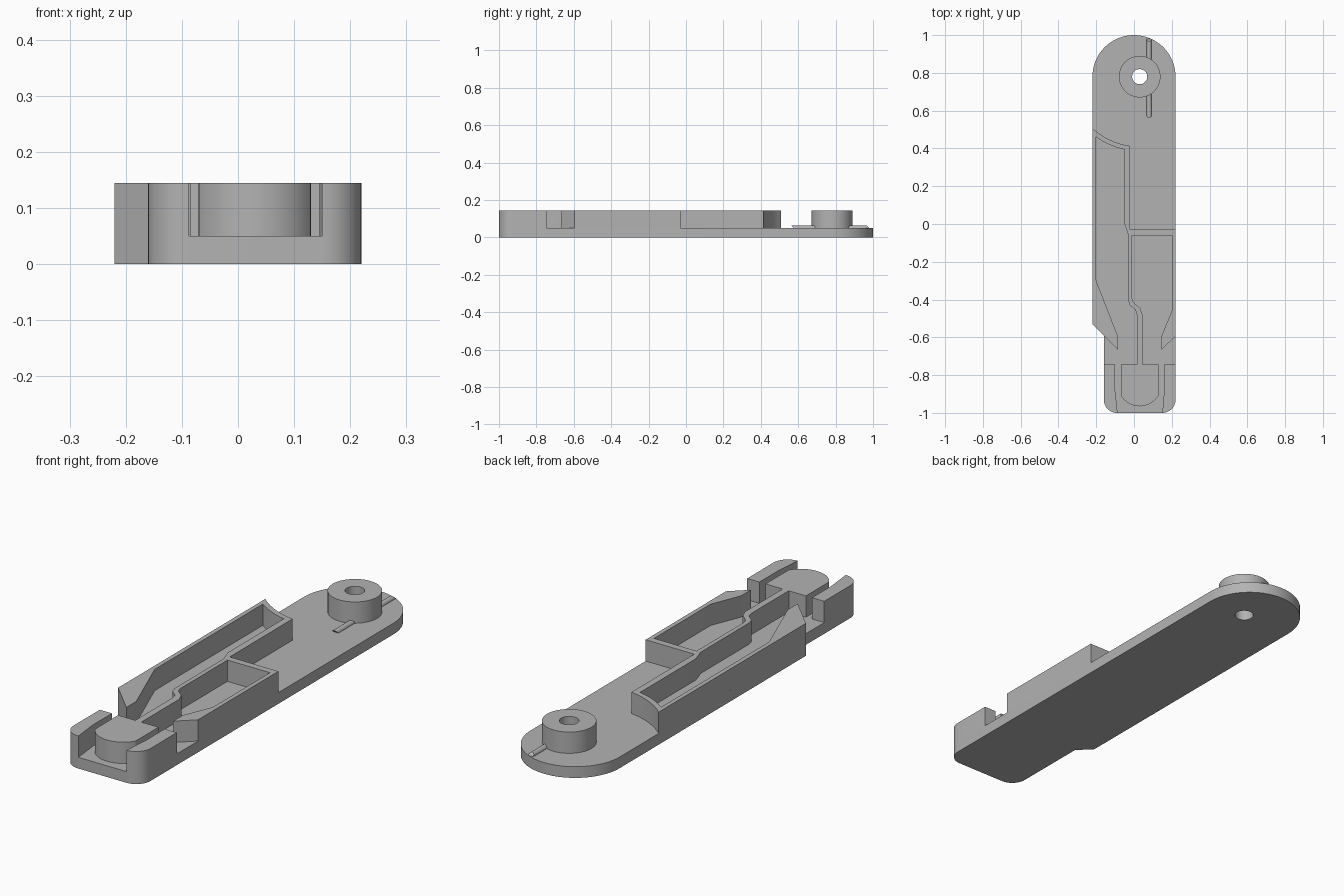
import bpy, bmesh
from math import sin, cos, radians

if "Cube" in bpy.data.objects:
    bpy.data.objects.remove(bpy.data.objects["Cube"])

FLOOR, TOP = 0.05, 0.145
BOSS = (0.03, 0.78)

grey = bpy.data.materials.new("plain grey")
grey.use_nodes = True
COLOUR = (0.45, 0.45, 0.45, 1)
grey.diffuse_color = COLOUR
grey.node_tree.nodes["Principled BSDF"].inputs["Base Color"].default_value = COLOUR


def arc(centre, r, a0, a1, n=16):
    """Points on a circular arc, angles in degrees."""
    angles = [radians(a0 + (a1 - a0) * i / n) for i in range(n + 1)]
    return [(centre[0] + r * cos(a), centre[1] + r * sin(a)) for a in angles]


def circle(centre, r, n=48):
    return arc(centre, r, 0, 360, n)[:-1]


def finish(name, bm):
    bmesh.ops.recalc_face_normals(bm, faces=bm.faces)
    mesh = bpy.data.meshes.new(name)
    bm.to_mesh(mesh)
    bm.free()
    mesh.materials.append(grey)
    obj = bpy.data.objects.new(name, mesh)
    bpy.context.collection.objects.link(obj)
    bpy.ops.object.select_all(action="DESELECT")
    obj.select_set(True)
    bpy.context.view_layer.objects.active = obj
    bpy.ops.object.shade_smooth_by_angle(angle=radians(25))
    return obj


def prism(name, loops, z0, z1):
    """Extrude an outline (and any holes after it) from z0 to z1."""
    bm = bmesh.new()
    edges = []
    for loop in loops:
        vs = [bm.verts.new((x, y, z0)) for x, y in loop]
        edges += [bm.edges.new((vs[i - 1], vs[i])) for i in range(len(vs))]
    bmesh.ops.triangle_fill(bm, edges=edges, use_beauty=True)
    new = bmesh.ops.extrude_face_region(bm, geom=bm.faces[:], use_keep_orig=True)
    for v in new["geom"]:
        if isinstance(v, bmesh.types.BMVert):
            v.co.z = z1
    return finish(name, bm)


# Base plate with rounded back end and pivot hole
left_corner = arc((-0.09, -0.93), 0.07, 180, 270, 10)
right_corner = arc((0.15, -0.93), 0.07, 270, 360, 10)
plate = (arc((0, 0.78), 0.22, 0, 180, 40)
         + [(-0.22, -0.53), (-0.16, -0.59)] + left_corner + right_corner)
prism("base_plate", [plate, circle(BOSS, 0.04)], 0, FLOOR)

# Pivot boss
prism("pivot_boss", [circle(BOSS, 0.11), circle(BOSS, 0.04)], FLOOR, TOP)

# Pocket walls, centre divider and front block in one outline
walls = [(-0.22, -0.53)]
walls += arc(BOSS, 0.37, 227.5, 262.2)
walls += [(-0.02, -0.03), (0.22, -0.03), (0.22, -0.595), (0.145, -0.665),
          (0.145, -0.595), (0.20, -0.46), (0.20, -0.06), (-0.01, -0.06)]
walls += [(-0.01, -0.395), (-0.003, -0.415), (0.032, -0.445), (0.045, -0.48)]
walls += [(0.045, -0.745), (0.13, -0.745)]
walls += arc((0.03, -0.85), 0.115, -30, -150, 20)
walls += [(-0.07, -0.745), (0.015, -0.745)]
walls += [(0.015, -0.48), (0.008, -0.455), (-0.022, -0.43), (-0.03, -0.405)]
walls += [(-0.03, -0.06), (-0.05, 0)]
walls += arc(BOSS, 0.394, 258.3, 234.3)
walls += [(-0.20, -0.30), (-0.085, -0.595), (-0.085, -0.665)]
prism("pocket_walls", [walls], FLOOR, TOP)

# Front corner guides either side of the block
prism("right_guide", [left_corner + [(-0.087, -1), (-0.10, -0.88),
                                     (-0.10, -0.745), (-0.16, -0.745)]], FLOOR, TOP)
prism("left_guide", [right_corner + [(0.22, -0.745), (0.16, -0.745),
                                     (0.16, -0.88)]], FLOOR, TOP)


# Low rounded rib on both sides of the boss
def rib(name, y0, y1):
    bm = bmesh.new()
    r = 0.013
    section = [bm.verts.new((x, y0, z)) for x, z in arc((0.08, FLOOR), r, 0, 180, 10)]
    face = bm.faces.new(section)
    new = bmesh.ops.extrude_face_region(bm, geom=[face], use_keep_orig=True)
    for v in new["geom"]:
        if isinstance(v, bmesh.types.BMVert):
            v.co.y = y1
    # Slope the ends with the height
    for v in bm.verts:
        lift = v.co.z - FLOOR
        v.co.y += lift if v.co.y == min(y0, y1) else -lift
    finish(name, bm)


rib("front_rib", 0.575, 0.71)
rib("back_rib", 0.85, 0.98)
